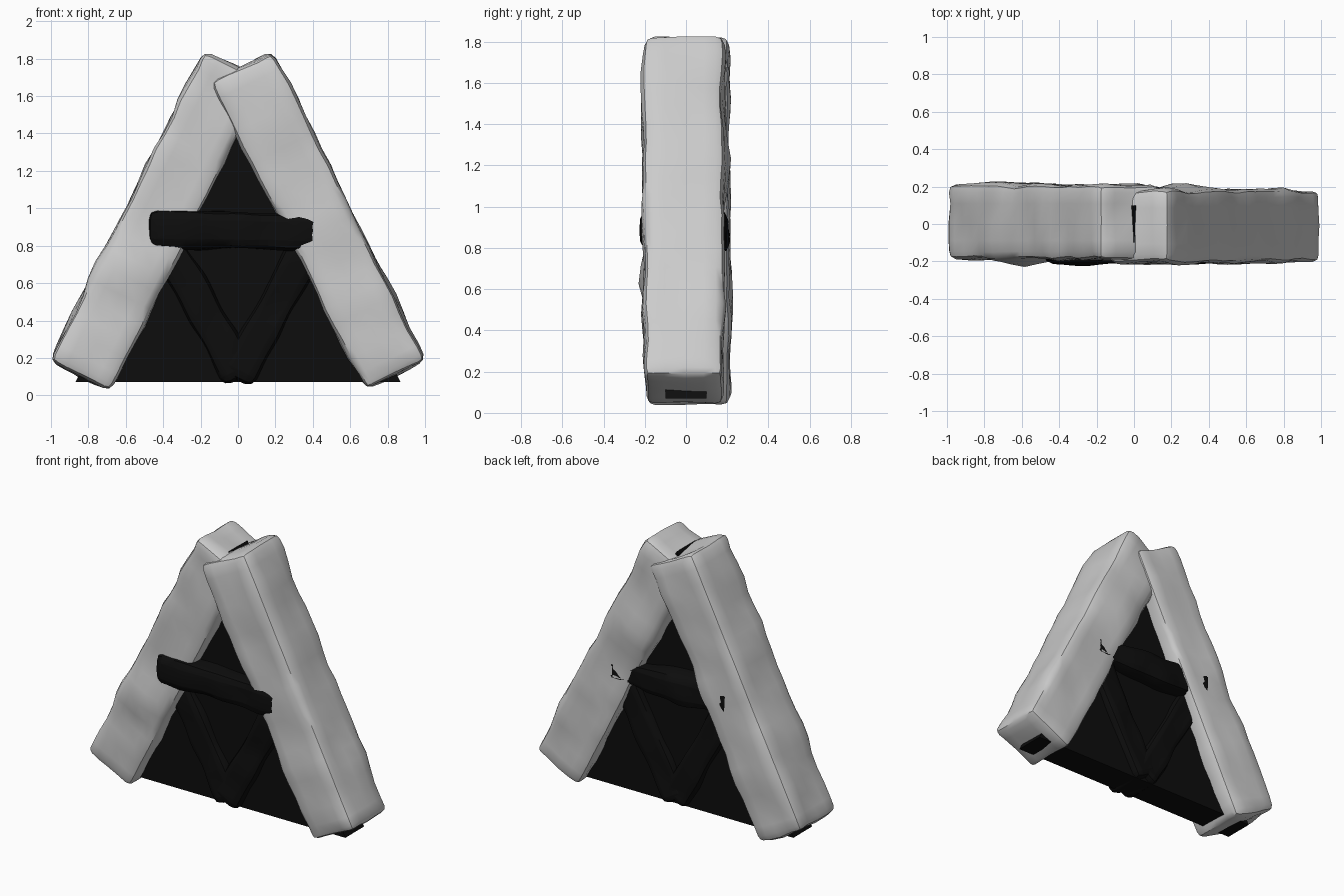
import bpy, bmesh, math
from mathutils import Vector, Matrix, noise

cube = bpy.data.objects.get("Cube")
if cube:
    bpy.data.objects.remove(cube, do_unlink=True)


def material(name, value):
    mat = bpy.data.materials.new(name)
    mat.use_nodes = True
    colour = (value, value, value, 1)
    mat.diffuse_color = colour
    mat.node_tree.nodes["Principled BSDF"].inputs["Base Color"].default_value = colour
    return mat


STONE = material("pale grey", 0.6)
DARK = material("near black", 0.004)


def finish(bm, name, mat, smooth=True):
    mesh = bpy.data.meshes.new(name)
    bm.to_mesh(mesh)
    bm.free()
    mesh.materials.append(mat)
    obj = bpy.data.objects.new(name, mesh)
    bpy.context.collection.objects.link(obj)
    if smooth:
        bpy.ops.object.select_all(action="DESELECT")
        obj.select_set(True)
        bpy.context.view_layer.objects.active = obj
        bpy.ops.object.shade_smooth_by_angle(angle=math.radians(40))
    return obj


def lumpy_beam(name, mat, start, end, width, depth, rough, edge, bumps=(), seed=0):
    """Worn rounded beam between two points, with optional swellings."""
    start, end = Vector(start), Vector(end)
    axis = end - start
    bm = bmesh.new()
    bmesh.ops.create_cube(bm, size=1)
    bmesh.ops.scale(bm, vec=(width, depth, axis.length), verts=bm.verts)
    # Split into rings along the length and strips across the faces
    for direction, cuts in ((2, 18), (0, 3), (1, 3)):
        lines = [e for e in bm.edges
                 if abs((e.verts[0].co - e.verts[1].co).normalized()[direction]) > 0.9]
        bmesh.ops.subdivide_edges(bm, edges=lines, cuts=cuts, use_grid_fill=True)
    sharp = [e for e in bm.edges if e.calc_face_angle(0) > 1]
    bmesh.ops.bevel(bm, geom=sharp, offset=edge, segments=2, profile=0.5, affect="EDGES")
    turn = Matrix.Rotation(math.atan2(axis.x, axis.z), 4, "Y")
    bmesh.ops.transform(bm, matrix=Matrix.Translation((start + end) / 2) @ turn, verts=bm.verts)
    # Uneven surface
    bm.normal_update()
    moves = []
    for v in bm.verts:
        push = rough * noise.noise(v.co * 5 + Vector((seed, seed, seed)))
        for centre, radius, height in bumps:
            push += height * math.exp(-((v.co - Vector(centre)).length / radius) ** 2)
        moves.append(v.normal * push)
    for v, move in zip(bm.verts, moves):
        v.co += move
    return finish(bm, name, mat)


# Two leaning beams that cross at the top
lumpy_beam("right_beam", STONE, (-0.845, 0.01, 0.105), (-0.02, 0.01, 1.755), 0.36, 0.395,
           0.022, 0.04, [((-0.6, -0.19, 0.64), 0.14, 0.04), ((-0.75, 0.2, 0.4), 0.25, 0.015)], 3)
lumpy_beam("left_beam", STONE, (0.845, -0.01, 0.105), (0.02, -0.01, 1.755), 0.36, 0.385,
           0.022, 0.04, [((0.1, -0.2, 1.5), 0.25, 0.02), ((0.27, 0.18, 1.22), 0.13, 0.04)], 8)

# Triangular panel filling the frame
bm = bmesh.new()
corners = [bm.verts.new((x, -0.1, z)) for x, z in ((-0.87, 0.07), (0.87, 0.07), (0, 1.765))]
face = bm.faces.new(corners)
solid = bmesh.ops.extrude_face_region(bm, geom=[face])
bmesh.ops.translate(bm, vec=(0, 0.2, 0),
                    verts=[v for v in solid["geom"] if isinstance(v, bmesh.types.BMVert)])
bmesh.ops.recalc_face_normals(bm, faces=bm.faces)
finish(bm, "dark_panel", DARK, smooth=False)

# Crossbar and the two struts meeting at the base
lumpy_beam("crossbar", DARK, (-0.48, 0, 0.89), (0.475, -0.004, 0.875), 0.2, 0.41, 0.025, 0.05,
           [((-0.48, -0.2, 0.89), 0.2, 0.008), ((0.4, 0.2, 0.88), 0.3, -0.03),
            ((0, 0, 1), 0.2, 0.015)], 5)
for side, sign in (("left", 1), ("right", -1)):
    lumpy_beam(side + "_strut", DARK, (sign * -0.01, 0, 0.1), (sign * 0.38, 0, 0.8),
               0.19, 0.29, 0.02, 0.04, seed=11 + sign)
